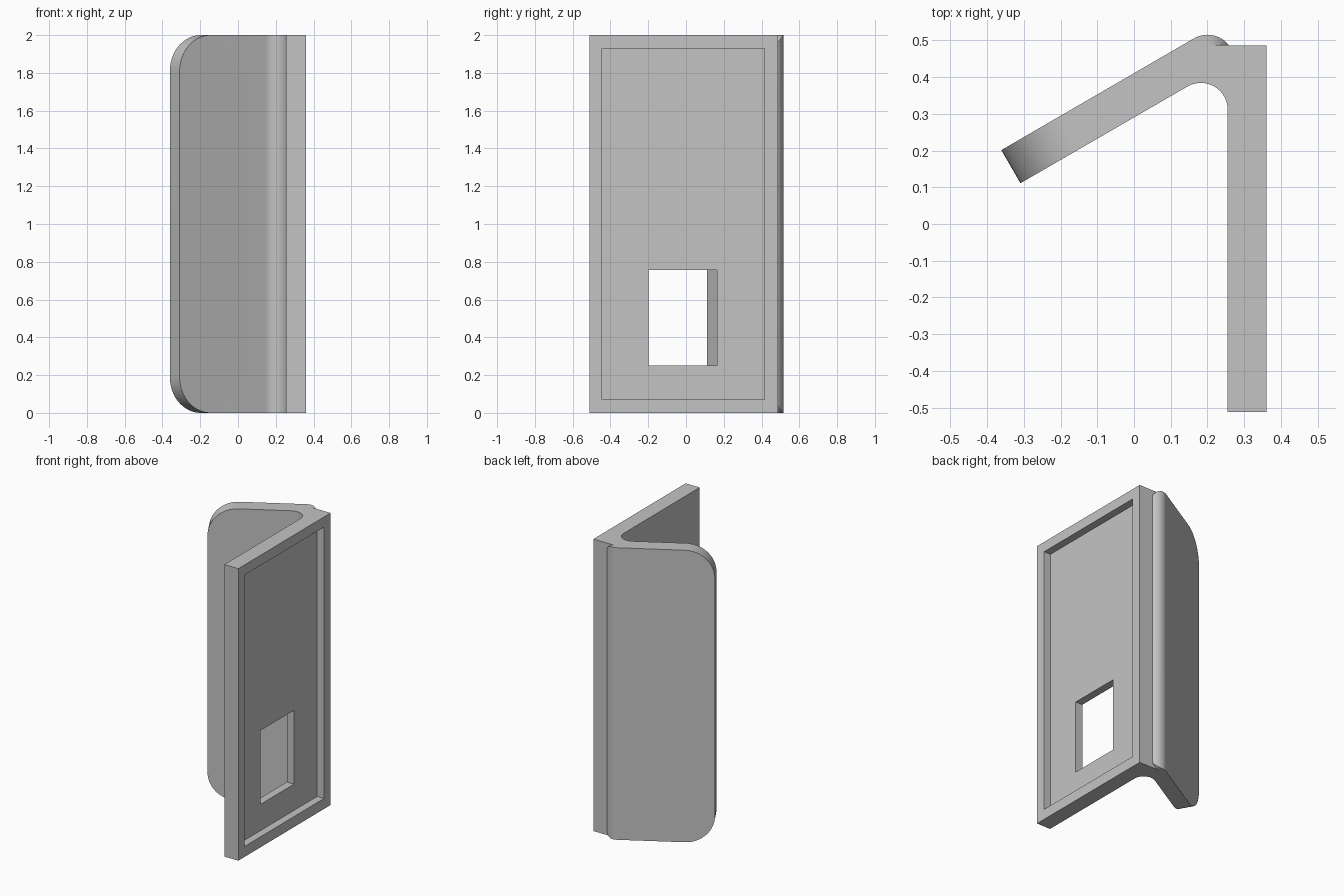
import bpy, bmesh
from math import sin, cos, pi, radians, sqrt
from mathutils import Matrix, Vector

cube = bpy.data.objects.get("Cube")
if cube:
    bpy.data.objects.remove(cube, do_unlink=True)

grey = bpy.data.materials.new("plain grey")
grey.use_nodes = True
colour = (0.55, 0.55, 0.55, 1)
grey.diffuse_color = colour
grey.node_tree.nodes["Principled BSDF"].inputs["Base Color"].default_value = colour

HEIGHT = 2.0
THICK = 0.104
ALONG = Vector((cos(radians(30)), sin(radians(30)), 0))   # along the arm
OUT = Vector((-sin(radians(30)), cos(radians(30)), 0))    # out of the arm's back
UP = Vector((0, 0, 1))


def arc(cx, cy, r, a0, a1, n=14):
    """Points on an arc, angles in degrees."""
    angles = [radians(a0 + (a1 - a0) * i / n) for i in range(n + 1)]
    return [(cx + r * cos(a), cy + r * sin(a)) for a in angles]


def prism(name, points, depth, matrix=Matrix()):
    """Extrude a flat outline along local z, then place it."""
    bm = bmesh.new()
    face = bm.faces.new([bm.verts.new((x, y, 0)) for x, y in points])
    top = bmesh.ops.extrude_face_region(bm, geom=[face])["geom"]
    bmesh.ops.translate(bm, vec=(0, 0, depth),
                        verts=[v for v in top if isinstance(v, bmesh.types.BMVert)])
    bm.transform(matrix)
    bmesh.ops.recalc_face_normals(bm, faces=bm.faces)
    mesh = bpy.data.meshes.new(name)
    bm.to_mesh(mesh)
    bm.free()
    obj = bpy.data.objects.new(name, mesh)
    bpy.context.collection.objects.link(obj)
    return obj


def frame(x_axis, y_axis, z_axis, origin):
    m = Matrix((x_axis, y_axis, z_axis)).transposed().to_4x4()
    m.translation = origin
    return m


def box(name, lo, hi):
    outline = [(lo[0], lo[1]), (hi[0], lo[1]), (hi[0], hi[1]), (lo[0], hi[1])]
    return prism(name, outline, hi[2] - lo[2], Matrix.Translation((0, 0, lo[2])))


# Bent bracket: straight plate, inner fillet, angled arm, rounded outer bend
tip_in = Vector((-0.309, 0.111, 0))
tip_out = tip_in + OUT * THICK
profile = [tuple(tip_in.xy)]
profile += arc(0.182, 0.311, 0.073, 120, 0)
profile += [(0.255, -0.512), (0.361, -0.512), (0.361, 0.486)]
profile += arc(0.2, 0.442, 0.073, 37, 120)
profile += [tuple(tip_out.xy)]
bracket = prism("angled_bracket", profile, HEIGHT)
bracket.data.materials.append(grey)

# Round the two corners of the arm's free end
bm = bmesh.new()
bm.from_mesh(bracket.data)
corners = [e for e in bm.edges
           if abs(e.verts[0].co.z - e.verts[1].co.z) < 1e-4
           and all((v.co - tip_in).dot(ALONG) < 0.01 for v in e.verts)]
bmesh.ops.bevel(bm, geom=corners, offset=0.19, segments=16, profile=0.5,
                affect='EDGES')
bmesh.ops.recalc_face_normals(bm, faces=bm.faces)
bm.to_mesh(bracket.data)
bm.free()

cutters = [
    # Shallow panel recess and the window through it
    box("recess_cutter", (0.309, -0.444, 0.072), (0.5, 0.415, 1.93)),
    box("window_cutter", (0.2, -0.198, 0.252), (0.4, 0.165, 0.757)),
]

# Nut pockets, bolt holes and rounded ends of the outer bend, top and bottom
hexagon = [(0.112 * sin(i * pi / 3), 0.112 * cos(i * pi / 3)) for i in range(6)]
circle = arc(0, 0, 0.061, 0, 360, 40)[:-1]
spandrel = arc(0.2, -0.062, 0.062, 90, 0) + [(0.3, -0.062), (0.3, 0.05), (0.2, 0.05)]
for side in (1, -1):
    centre = Vector((-0.064, 0.2525, 1 + 0.642 * side))
    cutters.append(prism("nut_cutter", hexagon, 0.15,
                         frame(ALONG, UP, OUT, centre - OUT * 0.1)))
    cutters.append(prism("bolt_cutter", circle, 0.4,
                         frame(ALONG, UP, OUT, centre - OUT * 0.1)))
    cutters.append(prism("bend_end_cutter", spandrel, 0.1,
                         frame(Vector((1, 0, 0)), UP * side, Vector((0, 1, 0)),
                               Vector((0, 0.4865, 1 + side)))))

bpy.ops.object.select_all(action='DESELECT')
bracket.select_set(True)
bpy.context.view_layer.objects.active = bracket
for cutter in cutters:
    cutter.hide_render = True
    mod = bracket.modifiers.new("cut", 'BOOLEAN')
    mod.operation = 'DIFFERENCE'
    mod.solver = 'EXACT'
    mod.object = cutter
    bpy.ops.object.modifier_apply(modifier=mod.name)
    bpy.data.objects.remove(cutter, do_unlink=True)

bpy.ops.object.shade_smooth_by_angle(angle=radians(30))
